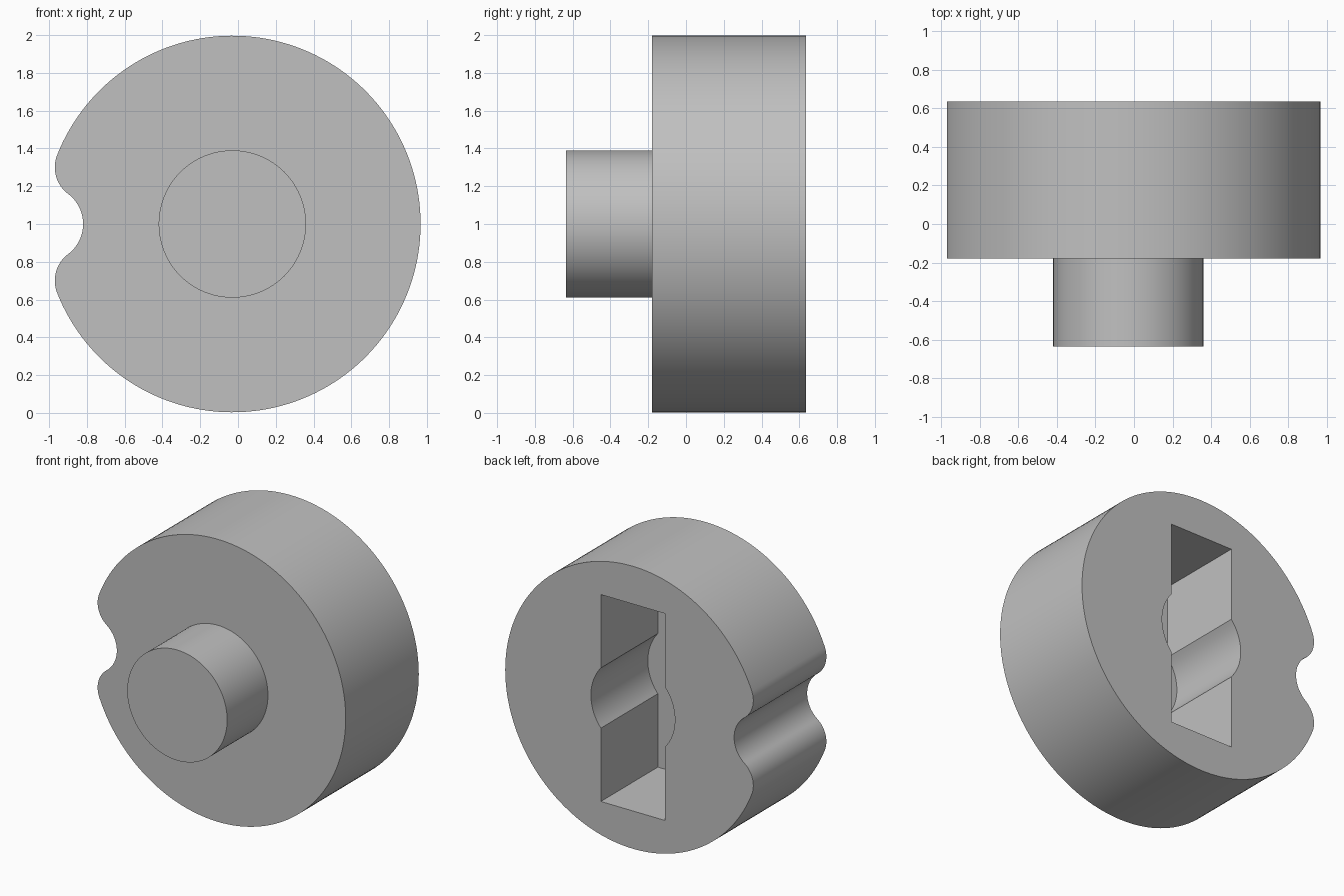
import bpy, bmesh
from math import atan2, cos, sin, pi, radians, hypot

default = bpy.data.objects.get("Cube")
if default:
    bpy.data.objects.remove(default, do_unlink=True)

grey = bpy.data.materials.new("plain grey")
grey.use_nodes = True
colour = (0.53, 0.53, 0.53, 1)
grey.diffuse_color = colour
grey.node_tree.nodes["Principled BSDF"].inputs["Base Color"].default_value = colour

CX, CZ = -0.03, 1.0      # shared axis of all parts
BACK, FACE = 0.635, -0.18


def arc(cx, cz, r, a0, a1, steps):
    """Points along an arc in the x-z plane."""
    return [(cx + r * cos(a0 + (a1 - a0) * i / steps),
             cz + r * sin(a0 + (a1 - a0) * i / steps)) for i in range(steps + 1)]


def prism(name, outline, y0, y1):
    """Extrude a closed x-z outline along y."""
    bm = bmesh.new()
    base = bm.faces.new([bm.verts.new((x, y0, z)) for x, z in outline])
    top = bmesh.ops.extrude_face_region(bm, geom=[base], use_keep_orig=True)["geom"]
    for v in top:
        if isinstance(v, bmesh.types.BMVert):
            v.co.y = y1
    bmesh.ops.recalc_face_normals(bm, faces=bm.faces)
    mesh = bpy.data.meshes.new(name)
    bm.to_mesh(mesh)
    bm.free()
    mesh.materials.append(grey)
    obj = bpy.data.objects.new(name, mesh)
    bpy.context.collection.objects.link(obj)
    return obj


def activate(obj):
    bpy.ops.object.select_all(action="DESELECT")
    obj.select_set(True)
    bpy.context.view_layer.objects.active = obj


# Disc outline: big rim, rounded lips and a round notch on one side
notch_x, notch_r, lip_r = -1.02, 0.2, 0.175
lip_x, lip_z = notch_x + 0.6 * (notch_r + lip_r), 0.8 * (notch_r + lip_r)
rim_r = hypot(lip_x - CX, lip_z) + lip_r
rim_a = atan2(lip_z, lip_x - CX)
mid_a = atan2(0.8, 0.6)
outline = arc(CX, CZ, rim_r, -rim_a, rim_a, 144)
outline += arc(lip_x, CZ + lip_z, lip_r, rim_a, mid_a + pi, 16)[1:]
outline += arc(notch_x, CZ, notch_r, mid_a, -mid_a, 24)[1:]
outline += arc(lip_x, CZ - lip_z, lip_r, pi - mid_a, 2 * pi - rim_a, 16)[1:-1]
disc = prism("disc", outline, FACE, BACK)

# Blind slot in the back: tall rectangle with a round middle
half_w, half_h, bore_r = 0.25, 0.73, 0.328
bore_a = atan2((bore_r ** 2 - half_w ** 2) ** 0.5, half_w)
slot = [(CX + half_w, CZ - half_h)]
slot += arc(CX, CZ, bore_r, -bore_a, bore_a, 20)
slot += [(CX + half_w, CZ + half_h), (CX - half_w, CZ + half_h)]
slot += arc(CX, CZ, bore_r, pi - bore_a, pi + bore_a, 20)
slot += [(CX - half_w, CZ - half_h)]
cutter = prism("slot_cutter", slot, 0, BACK + 0.2)
cutter.hide_render = True

activate(disc)
cut = disc.modifiers.new("slot", "BOOLEAN")
cut.operation = "DIFFERENCE"
cut.solver = "EXACT"
cut.object = cutter
bpy.ops.object.modifier_apply(modifier=cut.name)
bpy.data.objects.remove(cutter, do_unlink=True)

# Round peg on the front
peg = prism("peg", arc(CX, CZ, 0.39, 0, 2 * pi, 96)[:-1], -0.635, FACE + 0.01)

for part in (disc, peg):
    activate(part)
    bpy.ops.object.shade_smooth_by_angle(angle=radians(30))
